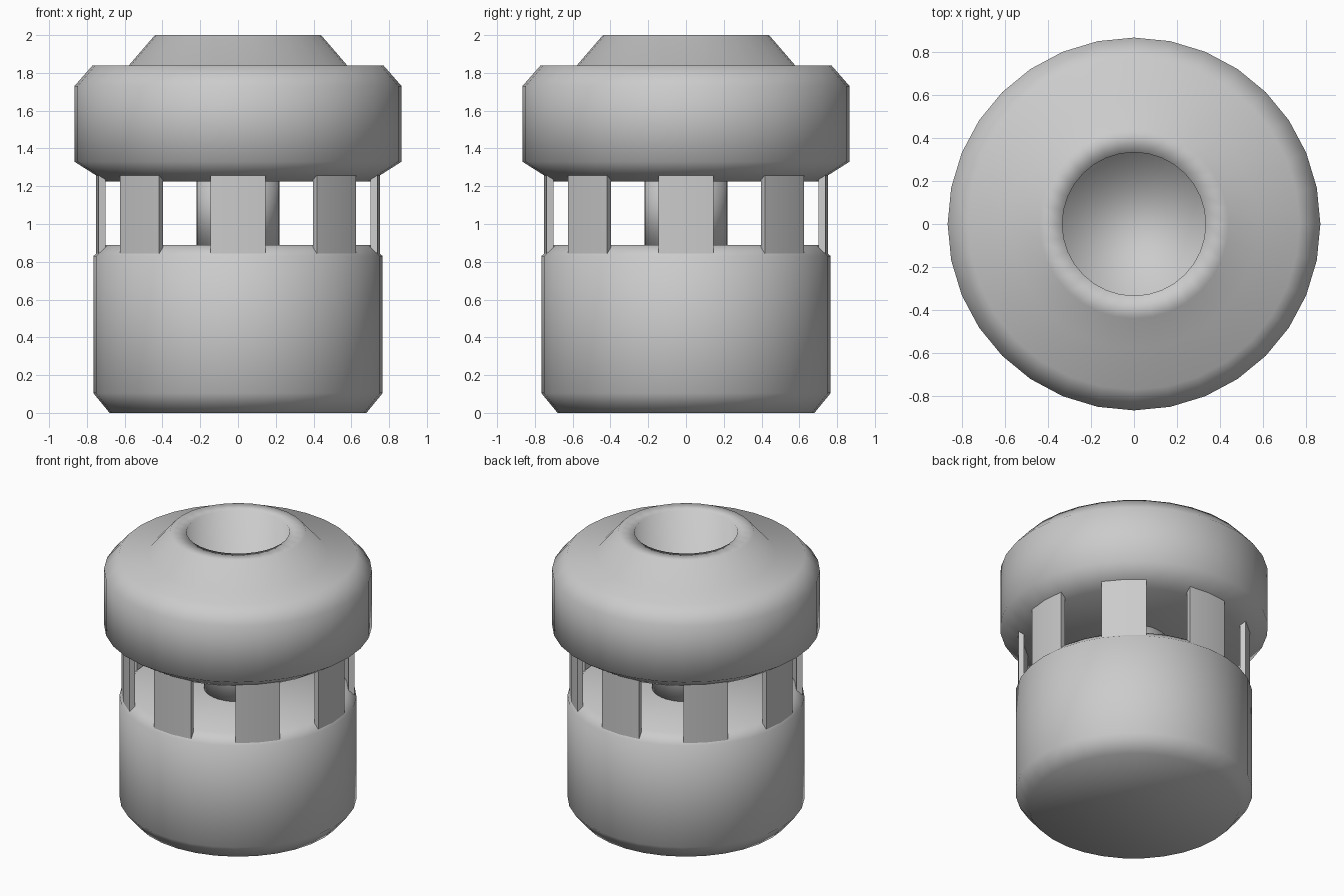
import bpy, bmesh
from math import sin, cos, pi

SIDES = 32

cube = bpy.data.objects.get("Cube")
if cube:
    bpy.data.objects.remove(cube, do_unlink=True)

grey = bpy.data.materials.new("plain grey")
grey.use_nodes = True
grey.diffuse_color = (0.6, 0.6, 0.6, 1)
grey.node_tree.nodes["Principled BSDF"].inputs["Base Color"].default_value = (0.6, 0.6, 0.6, 1)


def finish(name, bm):
    bmesh.ops.recalc_face_normals(bm, faces=bm.faces)
    mesh = bpy.data.meshes.new(name)
    bm.to_mesh(mesh)
    bm.free()
    mesh.materials.append(grey)
    obj = bpy.data.objects.new(name, mesh)
    bpy.context.collection.objects.link(obj)
    return obj


def ring_point(radius, step, z):
    angle = 2 * pi * step / SIDES
    return (radius * sin(angle), -radius * cos(angle), z)


def lathe(name, profile):
    """Turn (radius, z) points about the z axis and cap both ends."""
    bm = bmesh.new()
    rings = [[bm.verts.new(ring_point(r, i, z)) for i in range(SIDES)] for r, z in profile]
    for low, high in zip(rings, rings[1:]):
        for i in range(SIDES):
            j = (i + 1) % SIDES
            bm.faces.new((low[i], low[j], high[j], high[i]))
    bm.faces.new(rings[0])
    bm.faces.new(rings[-1])
    for face in bm.faces:
        face.smooth = True
    return finish(name, bm)


def curved_post(name, centre, inner=0.714, outer=0.752, bottom=0.78, top=1.32):
    """Thin curved plate, two ring segments wide."""
    bm = bmesh.new()
    outline = [(outer, -1), (outer, 0), (outer, 1), (inner, 1), (inner, 0), (inner, -1)]
    low, high = ([bm.verts.new(ring_point(r, centre + s, z)) for r, s in outline]
                 for z in (bottom, top))
    bm.faces.new(low)
    bm.faces.new(high)
    for i in range(len(outline)):
        j = (i + 1) % len(outline)
        bm.faces.new((low[i], low[j], high[j], high[i]))
    obj = finish(name, bm)
    bpy.ops.object.select_all(action="DESELECT")
    obj.select_set(True)
    bpy.context.view_layer.objects.active = obj
    bpy.ops.object.shade_smooth_by_angle()


# Lower drum with bevelled rims
lathe("lower_body", [(0.68, 0), (0.766, 0.105), (0.766, 0.83), (0.70, 0.89)])

# Central stem between drum and head
lathe("centre_stem", [(0.22, 0.85), (0.22, 1.26)])

# Head with raised collar and recessed opening
lathe("upper_head", [(0.70, 1.225), (0.866, 1.33), (0.866, 1.73), (0.77, 1.84),
                     (0.578, 1.84), (0.44, 2.0), (0.333, 2.0), (0.333, 1.6)])

# Eight supports around the gap
for k in range(8):
    curved_post(f"support_post_{k + 1}", k * SIDES // 8)
